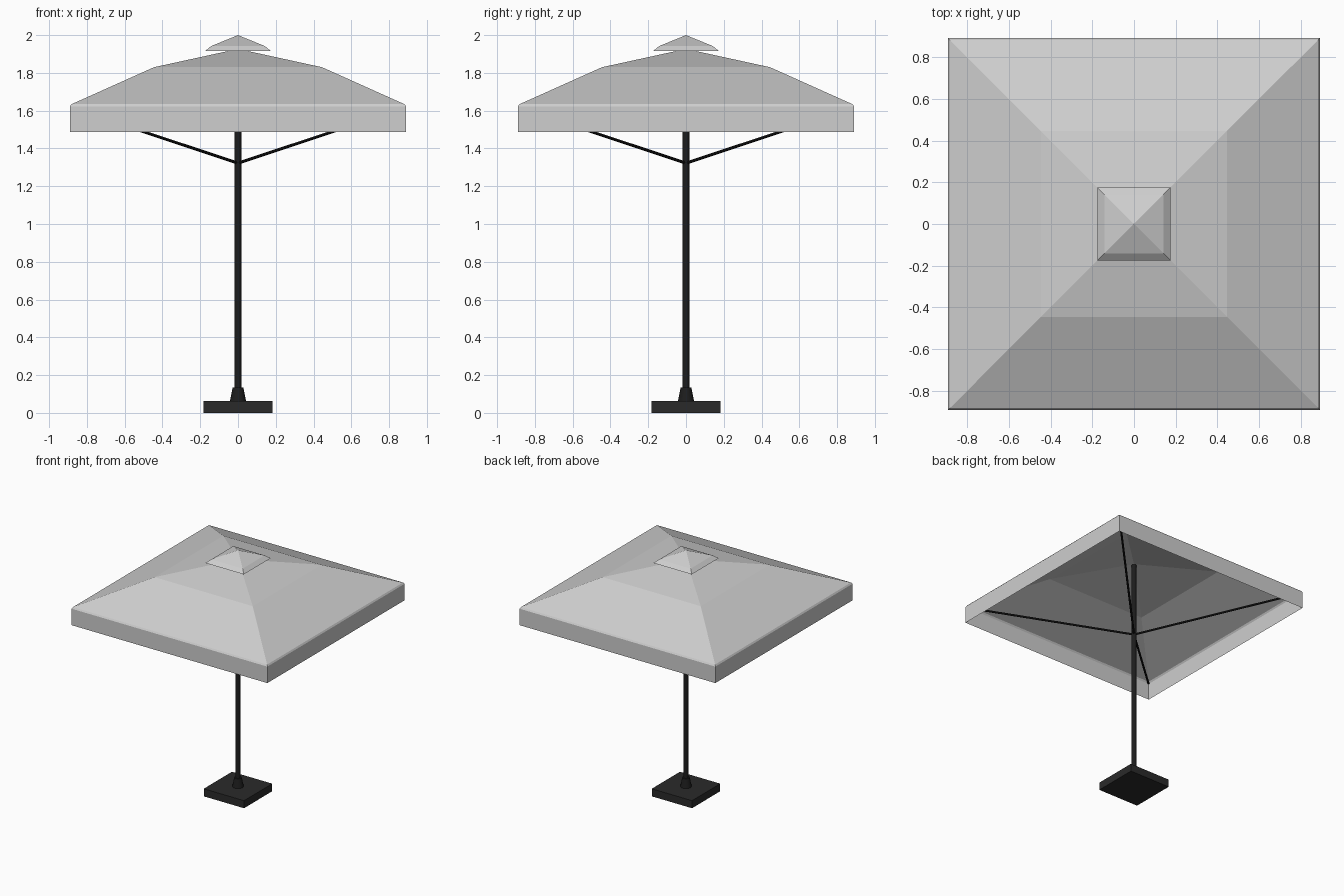
import bpy, bmesh, math
from mathutils import Vector

if "Cube" in bpy.data.objects:
    bpy.data.objects.remove(bpy.data.objects["Cube"])


def material(name, value):
    m = bpy.data.materials.new(name)
    m.diffuse_color = (value, value, value, 1)
    m.use_nodes = True
    m.node_tree.nodes["Principled BSDF"].inputs["Base Color"].default_value = m.diffuse_color
    return m


FABRIC = material("light grey fabric", 0.62)
METAL = material("black metal", 0.012)
BASE = material("dark grey base", 0.023)


def make(name, bm, mat):
    bmesh.ops.recalc_face_normals(bm, faces=bm.faces)
    me = bpy.data.meshes.new(name)
    bm.to_mesh(me)
    bm.free()
    me.materials.append(mat)
    ob = bpy.data.objects.new(name, me)
    bpy.context.collection.objects.link(ob)
    return ob


def square_shell(name, rings, apex, mat):
    """Open fabric sheet: square rings (half width, z) closed by an apex."""
    bm = bmesh.new()
    loops = [[bm.verts.new((sx * h, sy * h, z))
              for sx, sy in ((-1, -1), (1, -1), (1, 1), (-1, 1))] for h, z in rings]
    for a, b in zip(loops, loops[1:]):
        for i in range(4):
            j = (i + 1) % 4
            bm.faces.new((a[i], a[j], b[j], b[i]))
    tip = bm.verts.new((0, 0, apex))
    for i in range(4):
        bm.faces.new((loops[-1][i], loops[-1][(i + 1) % 4], tip))
    ob = make(name, bm, mat)
    # outward normals on the open sheet
    if ob.data.polygons[0].normal.y > 0:
        ob.data.flip_normals()
    return ob


def tube(name, p, q, r1, r2, sides, mat):
    """Straight or tapered rod between two points."""
    p, q = Vector(p), Vector(q)
    bm = bmesh.new()
    bmesh.ops.create_cone(bm, cap_ends=True, segments=sides,
                          radius1=r1, radius2=r2, depth=(q - p).length)
    ob = make(name, bm, mat)
    ob.location = (p + q) / 2
    ob.rotation_euler = (q - p).to_track_quat('Z', 'Y').to_euler()
    return ob


def smooth(ob):
    bpy.ops.object.select_all(action='DESELECT')
    ob.select_set(True)
    bpy.context.view_layer.objects.active = ob
    bpy.ops.object.shade_smooth_by_angle(angle=math.radians(40))


# Canopy with hanging valance, and the small vent cap above it
square_shell("canopy", [(0.89, 1.487), (0.89, 1.622), (0.882, 1.634), (0.445, 1.83)], 1.927, FABRIC)
square_shell("vent_cap", [(0.175, 1.915), (0.142, 1.942)], 2.0, FABRIC)

# Pole and tapered collar
smooth(tube("pole", (0, 0, 0.06), (0, 0, 1.915), 0.018, 0.018, 16, METAL))
smooth(tube("collar", (0, 0, 0.06), (0, 0, 0.135), 0.043, 0.028, 16, METAL))

# Diagonal struts from the pole to the canopy corners
for sx in (-1, 1):
    for sy in (-1, 1):
        tube("strut", (0, 0, 1.322), (sx * 0.872, sy * 0.872, 1.612), 0.008, 0.008, 8, METAL)

# Square base slab
bm = bmesh.new()
bmesh.ops.create_cube(bm, size=1)
bmesh.ops.scale(bm, vec=(0.366, 0.366, 0.062), verts=bm.verts)
bmesh.ops.translate(bm, vec=(0, 0, 0.031), verts=bm.verts)
make("base", bm, BASE)
